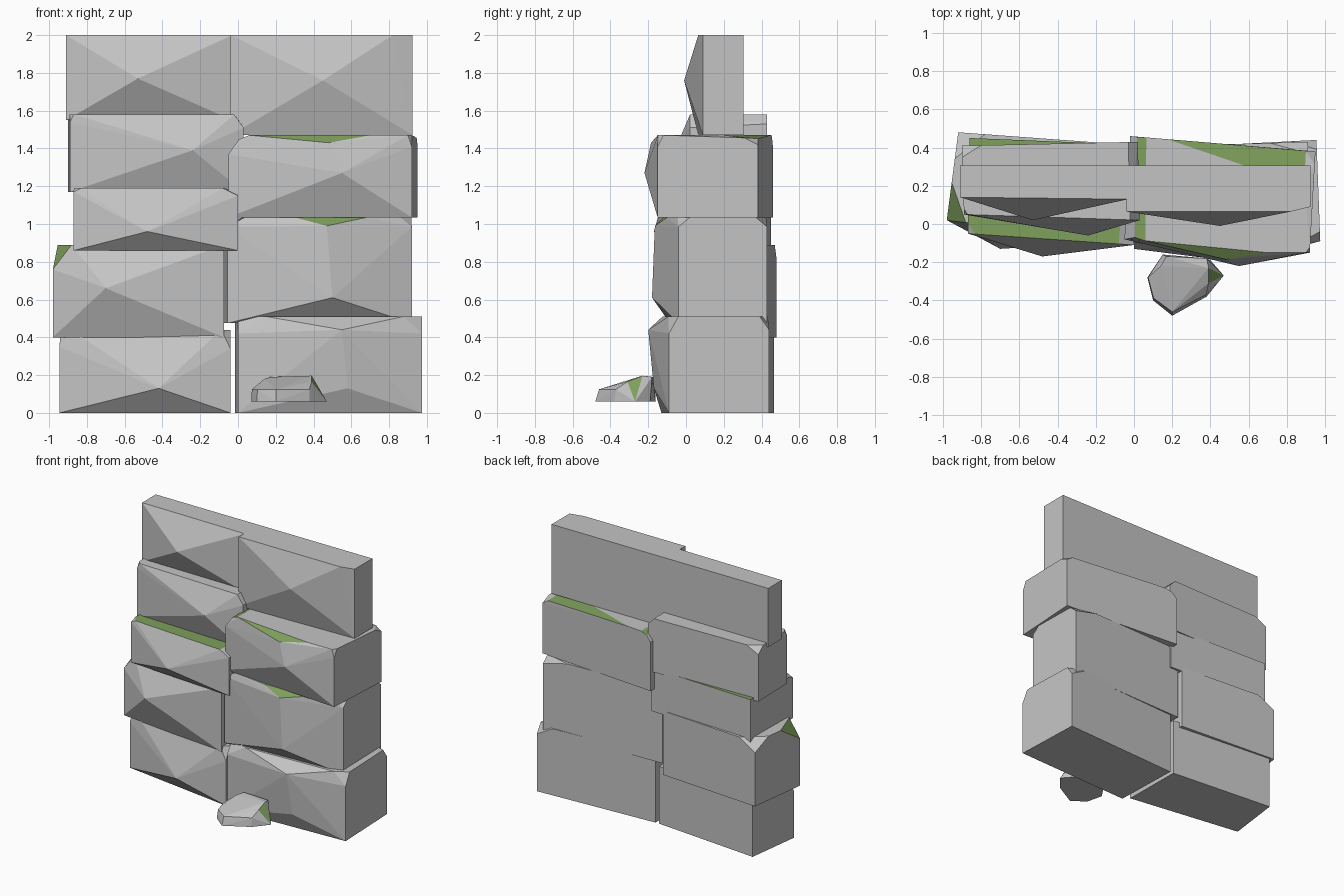
import bpy
import bmesh
from mathutils import Vector

cube = bpy.data.objects.get("Cube")
if cube:
    bpy.data.objects.remove(cube, do_unlink=True)


def flat_colour(name, rgb):
    mat = bpy.data.materials.new(name)
    mat.use_nodes = True
    colour = (*rgb, 1)
    mat.diffuse_color = colour
    shader = mat.node_tree.nodes["Principled BSDF"]
    shader.inputs["Base Color"].default_value = colour
    shader.inputs["Roughness"].default_value = 0.9
    return mat


STONE = flat_colour("stone grey", (0.55, 0.55, 0.55))
MOSS = flat_colour("moss green", (0.21, 0.35, 0.107))


def faceted_stone(name, points, moss=()):
    """Wrap points in a convex stone; moss grows on the face nearest each spot."""
    bm = bmesh.new()
    for p in points:
        bm.verts.new(p)
    hull = bmesh.ops.convex_hull(bm, input=bm.verts[:])
    unused = {v for v in hull["geom_interior"] + hull["geom_unused"]
              if isinstance(v, bmesh.types.BMVert)}
    bmesh.ops.delete(bm, geom=list(unused), context="VERTS")
    bmesh.ops.dissolve_limit(bm, angle_limit=0.01, verts=bm.verts[:], edges=bm.edges[:])
    bmesh.ops.recalc_face_normals(bm, faces=bm.faces[:])
    for spot in moss:
        face = min(bm.faces, key=lambda f: (f.calc_center_median() - Vector(spot)).length)
        face.material_index = 1
    mesh = bpy.data.meshes.new(name)
    bm.to_mesh(mesh)
    bm.free()
    mesh.materials.append(STONE)
    mesh.materials.append(MOSS)
    obj = bpy.data.objects.new(name, mesh)
    bpy.context.collection.objects.link(obj)


def block(name, foot, bottom, top, peaks, chips=None, moss=()):
    """Wall block: footprint corners fl, fr, br, bl; peaks bulge the front.
    A chip cuts a top corner by lengths along its width, depth and height edges;
    a zero length leaves that edge out, which makes a long bevel."""
    chips = chips or {}
    points = list(peaks)
    corners = [Vector((x, y, top)) for x, y in foot]
    # index of the neighbour along the width and along the depth
    order = {"fl": (1, 3), "fr": (0, 2), "br": (3, 1), "bl": (2, 0)}
    for (key, neighbours), corner in zip(order.items(), corners):
        points.append((corner.x, corner.y, bottom))
        if key not in chips:
            points.append(corner)
            continue
        *lengths, drop = chips[key]
        points.append(corner - Vector((0, 0, drop)))
        for length, n in zip(lengths, neighbours):
            if length:
                points.append(corner + (corners[n] - corner).normalized() * length)
    faceted_stone(name, points, moss)


# Blocks on the -x side, from the ground up
block("lower_block_a", [(-.945, .04), (-.04, -.09), (-.045, .39), (-.89, .465)], 0, .44,
      [(-.42, -.15, .13)],
      {"fl": (.06, .04, .09), "fr": (.05, .05, .1)})
block("second_block_a", [(-.98, .02), (-.075, -.09), (-.1, .42), (-.92, .48)], .4, .89,
      [(-.7, -.13, .66)],
      {"fl": (.1, .2, .13), "bl": (.14, .14, .08)},
      [(-.94, .06, .85)])
block("third_block_a", [(-.87, -.05), (0, -.11), (0, .415), (-.86, .45)], .86, 1.19,
      [(-.48, -.17, .96)],
      {"fl": (.04, .05, .02), "fr": (.08, 0, .04), "br": (.04, 0, .04)},
      [(-.45, .2, 1.19)])
block("fourth_block_a", [(-.89, .05), (.03, .02), (.02, .43), (-.9, .41)], 1.17, 1.58,
      [(-.24, -.06, 1.39)],
      {"fl": (.02, .03, .04), "fr": (.05, 0, .07), "br": (.05, 0, .05),
       "bl": (.1, .06, .05)})
block("top_block_a", [(-.91, .14), (-.03, .13), (-.03, .305), (-.91, .305)], 1.55, 2,
      [(-.53, .02, 1.77)])

# Blocks on the +x side, from the ground up
block("lower_block_b", [(0, -.13), (.975, -.09), (.955, .44), (-.015, .39)], 0, .51,
      [(.55, -.2, .44), (.58, -.17, .13)],
      {"fl": (.15, .06, .09), "fr": (.1, .05, .09), "br": (.13, .05, .07)})
block("second_block_b", [(-.055, -.085), (.92, -.04), (.91, .43), (-.08, .4)], .475, 1.035,
      [(.5, -.18, .61), (.47, -.165, .99), (.68, -.1, 1.035), (.3, -.12, 1.035),
       (.82, -.06, .51)],
      {"fl": (.09, 0, .05), "bl": (.1, 0, .04), "fr": (.06, .06, .05),
       "br": (.2, .06, .05)},
      [(.48, -.13, 1.02)])
block("third_block_b", [(-.05, -.08), (.92, -.15), (.95, .38), (-.02, .46)], 1.035, 1.47,
      [(.55, -.22, 1.27), (.48, -.185, 1.43), (.7, -.15, 1.47),
       (.9, .383, 1.452), (.89, .2, 1.47), (.946, .31, 1.456),
       (.005, -.07, 1.448), (.015, .456, 1.452)],
      {"fl": (.11, 0, .1), "fr": (.02, .03, .06), "br": (.78, 0, .05),
       "bl": (.085, 0, .06)},
      [(.4, -.13, 1.46), (.65, .35, 1.465), (.043, .1, 1.462), (.028, .28, 1.457)])
block("top_block_b", [(-.04, .065), (.925, .09), (.925, .305), (-.04, .305)], 1.47, 2,
      [(.45, -.01, 1.76), (.82, .065, 2)])

# Loose rock in front of the wall
rim = [(.07, -.28), (.1, -.4), (.2, -.48), (.38, -.38), (.47, -.27), (.4, -.19), (.15, -.16)]
rock = [(x, y, .06) for x, y in rim]
rock += [(.25 + (x - .25) * .98, -.28 + (y + .28) * .9, .125) for x, y in rim if x < .4]
rock += [(.14, -.22, .18), (.17, -.17, .19), (.38, -.18, .19), (.39, -.23, .197),
         (.39, -.31, .165)]
faceted_stone("loose_rock", rock, [(.42, -.27, .14)])
